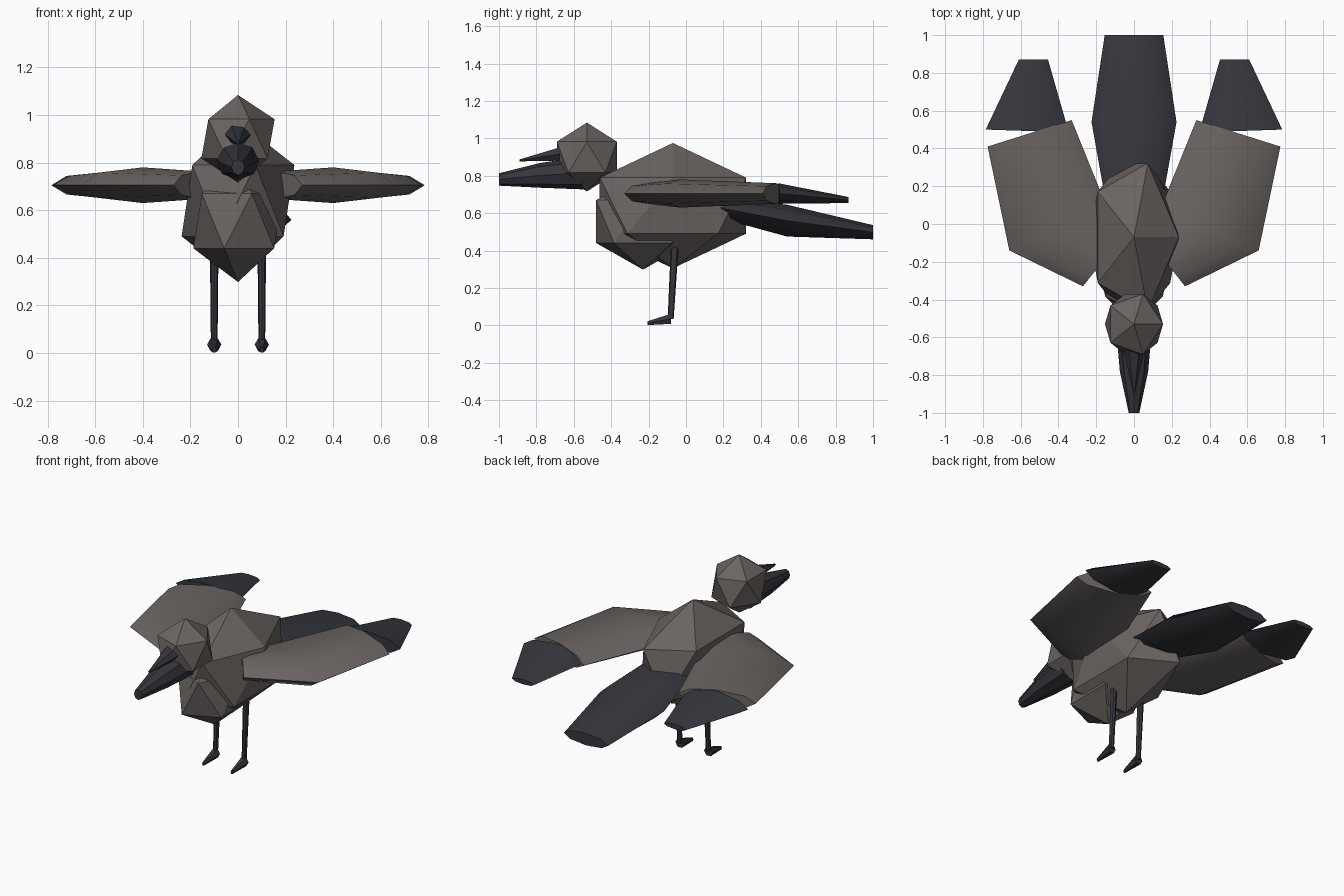
import bpy
import bmesh
import math
from mathutils import Vector

cube = bpy.data.objects.get("Cube")
if cube:
    bpy.data.objects.remove(cube, do_unlink=True)


def material(name, colour):
    m = bpy.data.materials.new(name)
    m.use_nodes = True
    m.diffuse_color = colour
    bsdf = m.node_tree.nodes["Principled BSDF"]
    bsdf.inputs["Base Color"].default_value = colour
    bsdf.inputs["Roughness"].default_value = 0.8
    return m


BROWN = material("warm grey feathers", (0.145, 0.128, 0.12, 1))
DARK = material("charcoal", (0.036, 0.037, 0.047, 1))


def finish(name, bm, mat):
    bmesh.ops.recalc_face_normals(bm, faces=bm.faces)
    mesh = bpy.data.meshes.new(name)
    bm.to_mesh(mesh)
    bm.free()
    mesh.materials.append(mat)
    obj = bpy.data.objects.new(name, mesh)
    bpy.context.collection.objects.link(obj)
    return obj


def faceted_ball(name, centre, radii):
    """Flat-faced icosahedron stretched to the given radii."""
    bm = bmesh.new()
    bmesh.ops.create_icosphere(bm, subdivisions=1, radius=1)
    for v in bm.verts:
        v.co = Vector(c + r * p for c, r, p in zip(centre, radii, v.co))
    finish(name, bm, BROWN)


def loft(name, rings, mat, up=(0, 0, 1), sides=8, side=1):
    """Tube through ellipses, each given by two opposite ends and a half height."""
    bm = bmesh.new()
    loops = []
    for a, b, height in rings:
        a, b = Vector(a), Vector(b)
        mid, half = (a + b) / 2, (a - b) / 2
        loop = []
        for i in range(sides):
            t = math.tau * i / sides
            p = mid + half * math.cos(t) + Vector(up) * height * math.sin(t)
            p.x *= side
            loop.append(bm.verts.new(p))
        loops.append(loop)
    for lo, hi in zip(loops, loops[1:]):
        for i in range(sides):
            j = (i + 1) % sides
            bm.faces.new((lo[i], lo[j], hi[j], hi[i]))
    bm.faces.new(loops[0])
    bm.faces.new(loops[-1])
    mesh = finish(name, bm, mat).data
    mesh.shade_smooth()
    mesh.set_sharp_from_angle(angle=math.radians(40))


def across(y, z, width, height):
    """Ring facing along y, centred on x = 0."""
    return ((width, y, z), (-width, y, z), height)


# Body masses
faceted_ball("body", (0, -0.07, 0.64), (0.265, 0.46, 0.335))
faceted_ball("chest", (0, -0.23, 0.555), (0.21, 0.294, 0.257))
faceted_ball("head", (0, -0.53, 0.90), (0.172, 0.188, 0.184))

# Beak: main bill and the ridge on top of it
loft("bill", [across(-0.55, 0.815, 0.095, 0.088),
              across(-0.78, 0.802, 0.075, 0.066),
              across(-1.0, 0.78, 0.028, 0.033)], DARK)
loft("bill_ridge", [across(-0.62, 0.925, 0.065, 0.05),
                    across(-0.89, 0.882, 0.006, 0.006)], DARK, sides=6)

# Tail
loft("tail", [across(0.12, 0.64, 0.15, 0.05),
              across(0.54, 0.56, 0.225, 0.085),
              across(1.0, 0.498, 0.155, 0.038)], DARK)

# Paired wings, legs and feet
for label, s in (("left", 1), ("right", -1)):
    loft(label + "_wing", [((0.27, -0.33, 0.705), (0.05, -0.05, 0.705), 0.058),
                           ((0.66, -0.14, 0.705), (0.14, 0.08, 0.705), 0.075),
                           ((0.775, 0.41, 0.705), (0.33, 0.55, 0.705), 0.055)],
         BROWN, side=s)
    loft(label + "_wing_tip", [((0.785, 0.5, 0.705), (0.345, 0.485, 0.705), 0.055),
                               ((0.61, 0.87, 0.67), (0.455, 0.87, 0.67), 0.016)],
         DARK, side=s)
    loft(label + "_leg", [((0.118, -0.06, 0.43), (0.082, -0.06, 0.43), 0.021),
                          ((0.114, -0.082, 0.035), (0.086, -0.082, 0.035), 0.016)],
         DARK, up=(0, 1, 0), side=s)
    loft(label + "_foot", [((0.13, -0.08, 0.035), (0.07, -0.08, 0.035), 0.031),
                           ((0.108, -0.205, 0.012), (0.092, -0.205, 0.012), 0.012)],
         DARK, sides=6, side=s)
